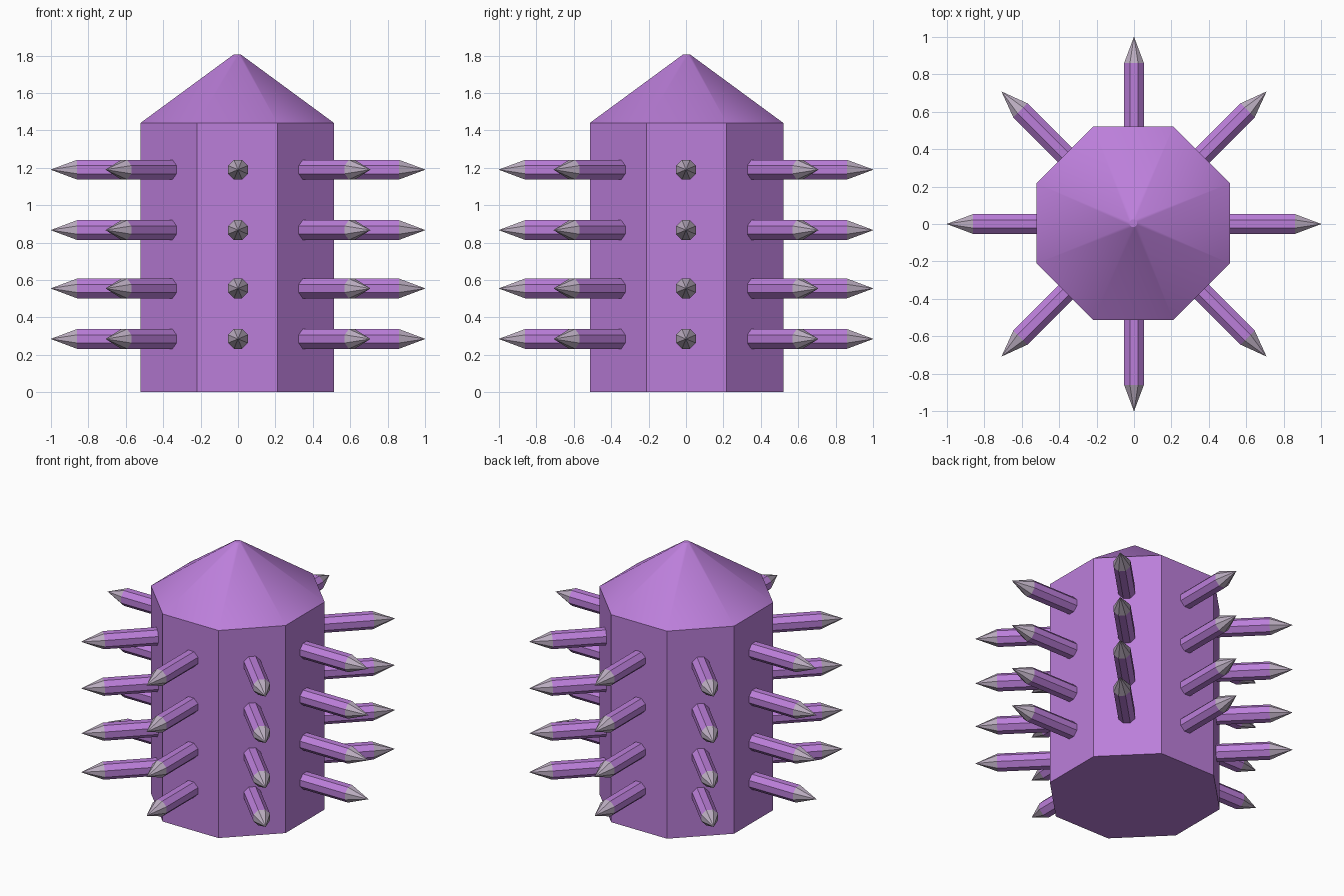
import bpy, bmesh, math
from mathutils import Matrix

if "Cube" in bpy.data.objects:
    bpy.data.objects.remove(bpy.data.objects["Cube"])

SIDES = 8
K = 1 / math.cos(math.pi / SIDES)  # apothem -> corner radius


def material(name, rgb):
    m = bpy.data.materials.new(name)
    m.diffuse_color = (*rgb, 1)
    m.use_nodes = True
    m.node_tree.nodes["Principled BSDF"].inputs["Base Color"].default_value = m.diffuse_color
    return m


purple = material("purple", (0.50, 0.21, 0.70))
grey = material("tip_grey", (0.50, 0.42, 0.53))


def lathe(name, profile, mats, tip_from=None):
    """Eight-sided solid along z from (apothem, height) rings, flats on the axes."""
    bm = bmesh.new()
    rings = []
    for r, z in profile:
        rings.append([bm.verts.new((r * K * math.cos((i + 0.5) * math.tau / SIDES),
                                    r * K * math.sin((i + 0.5) * math.tau / SIDES), z))
                      for i in range(SIDES)])
    for n, (a, b) in enumerate(zip(rings, rings[1:])):
        for i in range(SIDES):
            j = (i + 1) % SIDES
            f = bm.faces.new((a[i], a[j], b[j], b[i]))
            f.material_index = int(tip_from is not None and n >= tip_from)
    bm.faces.new(rings[0][::-1])
    bm.faces.new(rings[-1]).material_index = int(tip_from is not None)
    me = bpy.data.meshes.new(name)
    bm.to_mesh(me)
    bm.free()
    for m in mats:
        me.materials.append(m)
    ob = bpy.data.objects.new(name, me)
    bpy.context.collection.objects.link(ob)
    return ob


# Octagonal body with a pointed roof
body = lathe("body", [(0.517, 0), (0.517, 1.44), (0.02, 1.805)], [purple])
body.location = (-0.004, 0.003, 0)
bpy.context.view_layer.objects.active = body
body.select_set(True)
bpy.ops.object.shade_smooth_by_angle(angle=math.radians(30))

# Four rows of eight spikes
spike = None
for row, z in enumerate((0.285, 0.555, 0.867, 1.19)):
    for k in range(8):
        name = f"spike_{row + 1}_{k + 1}"
        if spike is None:
            spike = ob = lathe(name, [(0.053, 0.44), (0.053, 0.86), (0.0008, 1.0)],
                               [purple, grey], tip_from=1)
        else:
            ob = bpy.data.objects.new(name, spike.data)
            bpy.context.collection.objects.link(ob)
        ob.matrix_world = (Matrix.Translation((0, 0, z))
                           @ Matrix.Rotation(k * math.pi / 4, 4, 'Z')
                           @ Matrix.Rotation(math.pi / 2, 4, 'Y'))
